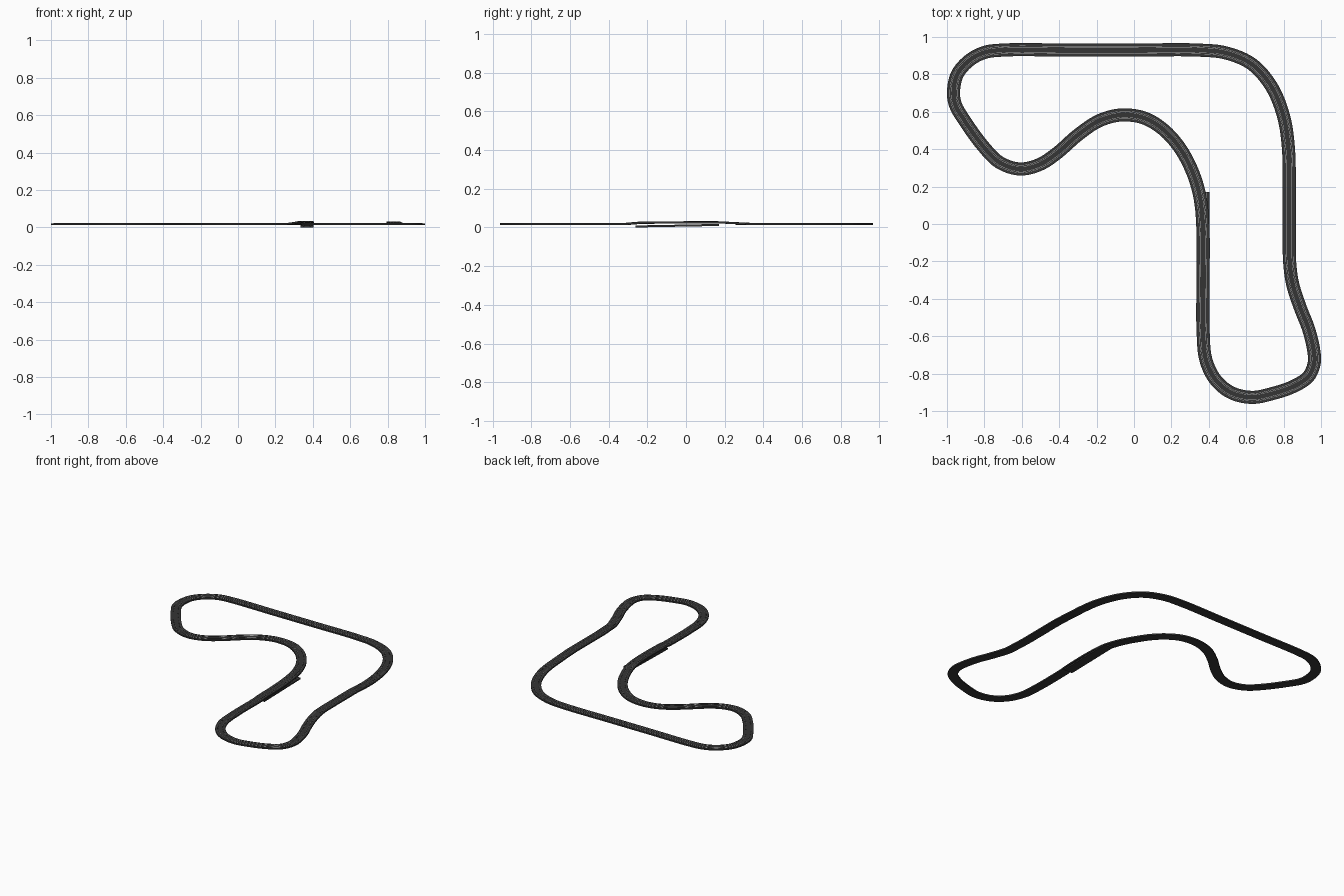
import bpy, bmesh
from mathutils import Vector

if "Cube" in bpy.data.objects:
    bpy.data.objects.remove(bpy.data.objects["Cube"])

W = 0.035       # half width of the track
T = 0.010       # slab thickness

def material(name, c):
    m = bpy.data.materials.new(name)
    m.diffuse_color = (c, c, c, 1)
    m.use_nodes = True
    m.node_tree.nodes["Principled BSDF"].inputs["Base Color"].default_value = m.diffuse_color
    return m

dark = material("dark_plastic", 0.035)
metal = material("rail_metal", 0.45)

# Centreline of the circuit, clockwise from the top straight
path = [(-.70, .93), (-.35, .93), (0, .93), (.34, .93), (.49, .915), (.63, .855),
        (.735, .735), (.80, .575), (.826, .40), (.83, .15), (.83, -.05), (.832, -.20),
        (.848, -.32), (.89, -.45), (.933, -.56), (.96, -.67), (.964, -.74),
        (.933, -.815), (.853, -.868), (.735, -.908), (.63, -.927), (.52, -.902),
        (.436, -.833), (.384, -.725), (.369, -.56), (.369, -.30), (.369, -.04),
        (.355, .13), (.32, .26), (.254, .393), (.163, .50), (.056, .566),
        (-.067, .583), (-.184, .553), (-.30, .476), (-.41, .38), (-.505, .318),
        (-.612, .294), (-.72, .33), (-.805, .414), (-.906, .553), (-.955, .638),
        (-.965, .705), (-.945, .80), (-.88, .875), (-.80, .917)]

def interp(keys, v):
    if v <= keys[0][0]:
        return keys[0][1]
    for (a, za), (b, zb) in zip(keys, keys[1:]):
        if v <= b:
            return za + (zb - za) * (v - a) / (b - a)
    return keys[-1][1]

def height(x, y):
    """Underside height: level, with a shallow bridge on both long straights."""
    if x > 0.7:
        return interp([(-.33, .012), (-.24, .020), (.18, .021), (.35, .012)], y)
    if x > 0.1:
        return interp([(-.31, .012), (-.24, .018), (.12, .024), (.36, .012)], y)
    return 0.012

def spline(points, steps=6):
    """Closed centripetal Catmull-Rom curve through the points."""
    p = [Vector(q) for q in points]
    n, out = len(p), []
    for i in range(n):
        a, b, c, d = p[i - 1], p[i], p[(i + 1) % n], p[(i + 2) % n]
        t1 = (b - a).length ** .5
        t2 = t1 + (c - b).length ** .5
        t3 = t2 + (d - c).length ** .5
        for k in range(steps):
            t = t1 + (t2 - t1) * k / steps
            A1 = a.lerp(b, t / t1)
            A2 = b.lerp(c, (t - t1) / (t2 - t1))
            A3 = c.lerp(d, (t - t2) / (t3 - t2))
            B1 = A1.lerp(A2, t / t2)
            B2 = A2.lerp(A3, (t - t1) / (t3 - t1))
            q = B1.lerp(B2, (t - t1) / (t2 - t1))
            out.append(Vector((q.x, q.y, height(q.x, q.y))))
    return out

def sweep(name, line, profile, mat, closed):
    """Carry a closed (across, up) profile along a line."""
    bm = bmesh.new()
    n, rings = len(line), []
    for i, p in enumerate(line):
        a = line[i - 1] if closed or i else p
        b = line[(i + 1) % n] if closed or i < n - 1 else p
        d = b - a
        side = Vector((d.y, -d.x, 0)).normalized()
        rings.append([bm.verts.new(p + side * u + Vector((0, 0, z))) for u, z in profile])
    m = len(profile)
    for i in range(n if closed else n - 1):
        r, s = rings[i], rings[(i + 1) % n]
        for j in range(m):
            bm.faces.new((r[j], r[(j + 1) % m], s[(j + 1) % m], s[j]))
    if not closed:
        bm.faces.new(rings[0])
        bm.faces.new(rings[-1])
    bmesh.ops.recalc_face_normals(bm, faces=bm.faces)
    me = bpy.data.meshes.new(name)
    bm.to_mesh(me)
    bm.free()
    ob = bpy.data.objects.new(name, me)
    bpy.context.collection.objects.link(ob)
    me.materials.append(mat)
    return ob

# Slab section with one guide slot per lane
LANE, SLOT = 0.0165, 0.0012
top = [(W, T)]
for c in (LANE, -LANE):
    top += [(c + SLOT, T), (c + SLOT, T * .4), (c - SLOT, T * .4), (c - SLOT, T)]
slab = [(-W, 0), (W, 0)] + top + [(-W, T)]

def build_track(prefix, line, closed):
    sweep(prefix + "_slab", line, slab, dark, closed)
    # Pair of pickup rails beside every slot
    for k, lane in enumerate((-LANE, LANE)):
        for j, off in enumerate((-.0034, .0034)):
            u = lane + off
            box = [(u - .0009, T * .9), (u + .0009, T * .9),
                   (u + .0009, T + .0004), (u - .0009, T + .0004)]
            sweep(f"{prefix}_rail_{k}{j}", line, box, metal, closed)

# Main circuit
build_track("circuit", spline(path), True)

# Straight lower track tucked under the raised bend
build_track("lower_straight", [Vector((.369, -.26, 0)), Vector((.369, .17, .008))], False)
